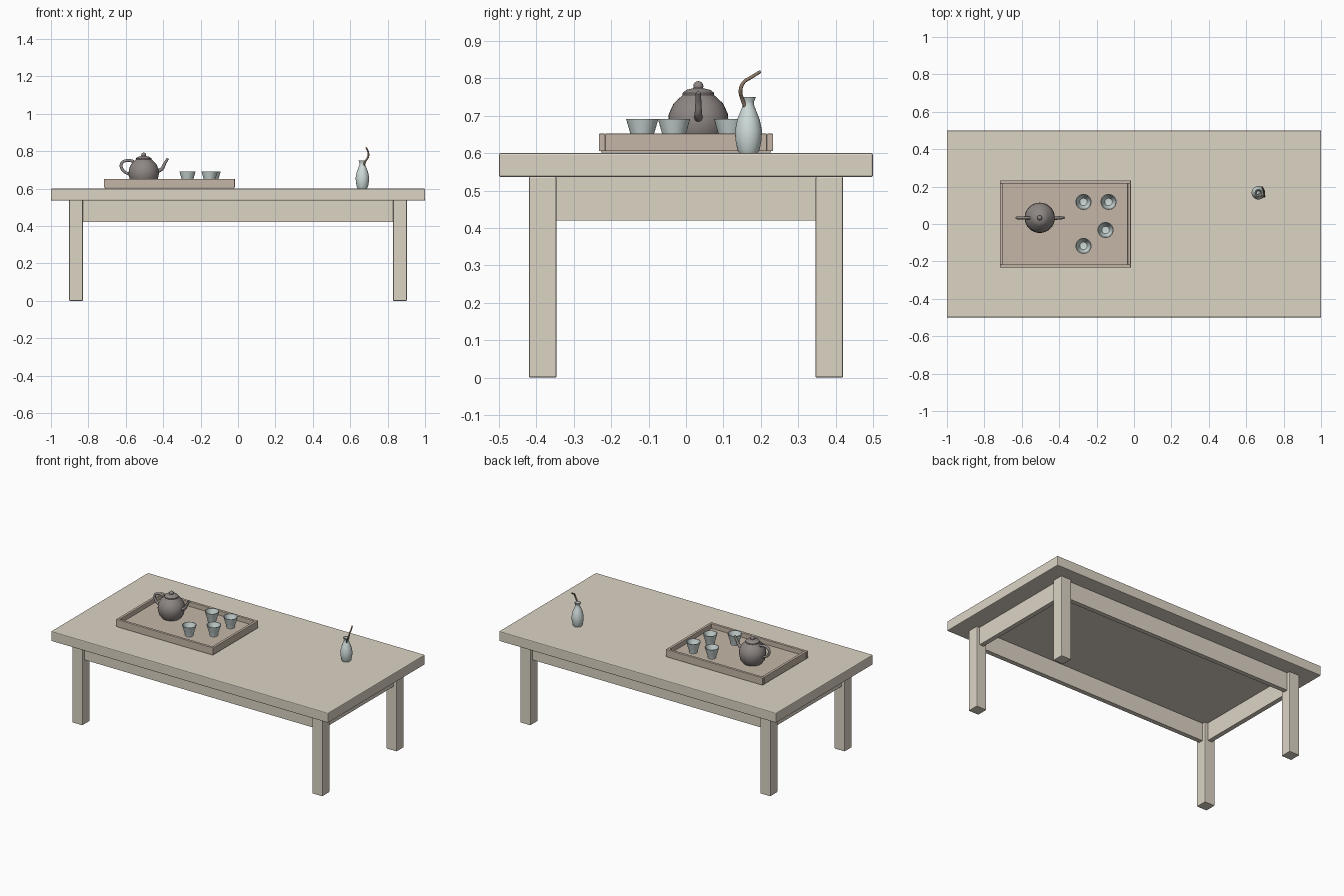
import bpy, bmesh, math
from mathutils import Vector

if "Cube" in bpy.data.objects:
    bpy.data.objects.remove(bpy.data.objects["Cube"])


def material(name, rgb):
    m = bpy.data.materials.new(name)
    m.diffuse_color = (*rgb, 1)
    m.use_nodes = True
    m.node_tree.nodes["Principled BSDF"].inputs["Base Color"].default_value = m.diffuse_color
    return m


WOOD = material("pale_wood", (0.72, 0.66, 0.56))
TRAY = material("tray_wood", (0.56, 0.47, 0.39))
IRON = material("dark_iron", (0.27, 0.24, 0.23))
GLAZE = material("celadon", (0.62, 0.71, 0.69))
TWIG = material("twig_brown", (0.28, 0.20, 0.14))


def smooth(ob, angle):
    bpy.ops.object.select_all(action='DESELECT')
    ob.select_set(True)
    bpy.context.view_layer.objects.active = ob
    bpy.ops.object.shade_smooth_by_angle(angle=math.radians(angle))


def finish(name, bm, mat, angle=None):
    bmesh.ops.recalc_face_normals(bm, faces=bm.faces)
    me = bpy.data.meshes.new(name)
    bm.to_mesh(me)
    bm.free()
    ob = bpy.data.objects.new(name, me)
    bpy.context.collection.objects.link(ob)
    me.materials.append(mat)
    if angle:
        smooth(ob, angle)
    return ob


def box(name, lo, hi, mat, bevel=0.0):
    lo, hi = Vector(lo), Vector(hi)
    bm = bmesh.new()
    bmesh.ops.create_cube(bm, size=1)
    for v in bm.verts:
        v.co = (lo + hi) / 2 + v.co * (hi - lo)
    if bevel:
        bmesh.ops.bevel(bm, geom=bm.edges[:], offset=bevel, segments=2,
                        profile=0.5, affect='EDGES')
    return finish(name, bm, mat)


def lathe(name, profile, at, mat, angle=40, steps=32):
    """Spin (radius, height) points round a vertical axis."""
    bm = bmesh.new()
    verts = [bm.verts.new((r, 0, z)) for r, z in profile]
    edges = [bm.edges.new(p) for p in zip(verts, verts[1:])]
    bmesh.ops.spin(bm, geom=verts + edges, cent=(0, 0, 0), axis=(0, 0, 1),
                   angle=math.tau, steps=steps)
    bmesh.ops.remove_doubles(bm, verts=bm.verts, dist=1e-5)
    bmesh.ops.translate(bm, verts=bm.verts, vec=at)
    return finish(name, bm, mat, angle)


def tube(name, points, radii, mat):
    """Round tube along a smooth path, with a radius for each point."""
    cu = bpy.data.curves.new(name, 'CURVE')
    cu.dimensions = '3D'
    cu.bevel_depth = 1.0
    cu.bevel_resolution = 3
    cu.use_fill_caps = True
    sp = cu.splines.new('BEZIER')
    sp.bezier_points.add(len(points) - 1)
    sp.resolution_u = 6
    for bp, p, r in zip(sp.bezier_points, points, radii):
        bp.co, bp.radius = p, r
        bp.handle_left_type = bp.handle_right_type = 'AUTO'
    ob = bpy.data.objects.new(name, cu)
    bpy.context.collection.objects.link(ob)
    cu.materials.append(mat)
    bpy.ops.object.select_all(action='DESELECT')
    ob.select_set(True)
    bpy.context.view_layer.objects.active = ob
    bpy.ops.object.convert(target='MESH')
    smooth(bpy.context.object, 50)


# table: top, four legs, aprons set back between the legs
box("table_top", (-1, -0.5, 0.536), (1, 0.5, 0.6), WOOD, 0.005)
for sx, side in ((-1, "left"), (1, "right")):
    for sy, face in ((-1, "front"), (1, "back")):
        cx, cy = sx * 0.866, sy * 0.383
        box(f"{face}_{side}_leg", (cx - 0.037, cy - 0.037, 0),
            (cx + 0.037, cy + 0.037, 0.537), WOOD, 0.004)
    box(f"{side}_apron", (sx * 0.866 - 0.015, -0.35, 0.42),
        (sx * 0.866 + 0.015, 0.35, 0.537), WOOD)
for sy, face in ((-1, "front"), (1, "back")):
    box(f"{face}_apron", (-0.835, sy * 0.383 - 0.015, 0.42),
        (0.835, sy * 0.383 + 0.015, 0.537), WOOD)

# serving tray: floor and four rim boards
X0, X1, Y0, Y1, T = -0.717, -0.017, -0.233, 0.233, 0.017
FLOOR = 0.622
box("tray_floor", (X0 + 0.006, Y0 + 0.006, 0.601), (X1 - 0.006, Y1 - 0.006, FLOOR), TRAY)
for name, y in (("front", Y0), ("back", Y1 - T)):
    box(f"tray_{name}_rim", (X0, y, 0.605), (X1, y + T, 0.652), TRAY, 0.002)
for name, x in (("left", X0), ("right", X1 - T)):
    box(f"tray_{name}_rim", (x, Y0 + T, 0.605), (x + T, Y1 - T, 0.652), TRAY, 0.002)

# teapot: body, lid, knob, spout, handle
PX, PY = -0.504, 0.033
pot = (PX, PY, 0)
lathe("teapot_body", [(0, FLOOR), (0.056, FLOOR), (0.074, 0.645), (0.081, 0.68),
                      (0.079, 0.705), (0.066, 0.733), (0.04, 0.757), (0, 0.757)], pot, IRON)
lathe("teapot_lid", [(0, 0.755), (0.042, 0.755), (0.042, 0.761), (0.032, 0.769),
                     (0.012, 0.774), (0, 0.774)], pot, IRON)
lathe("teapot_knob", [(0.0135 * math.sin(a * math.pi / 8), 0.779 - 0.0135 * math.cos(a * math.pi / 8))
                      for a in range(9)], pot, IRON, 60, 20)
tube("teapot_spout", [(PX + 0.066, PY, 0.69), (PX + 0.096, PY, 0.705),
                      (PX + 0.114, PY, 0.737), (PX + 0.129, PY, 0.761)],
     [0.012, 0.010, 0.008, 0.007], IRON)
tube("teapot_handle", [(PX - 0.052, PY, 0.745), (PX - 0.09, PY, 0.75), (PX - 0.119, PY, 0.733),
                       (PX - 0.113, PY, 0.70), (PX - 0.07, PY, 0.672)], [0.008] * 5, IRON)

# four hollow cups
for i, (x, y) in enumerate(((-0.27, 0.118), (-0.136, 0.118), (-0.152, -0.032), (-0.27, -0.117))):
    lathe(f"cup_{i + 1}", [(0, FLOOR), (0.024, FLOOR), (0.025, 0.63), (0.033, 0.656), (0.043, 0.691),
                           (0.039, 0.691), (0.030, 0.658), (0.020, 0.636), (0, 0.633)],
          (x, y, 0), GLAZE)

# bud vase with a bent twig
VX, VY = 0.665, 0.167
lathe("vase", [(0, 0.6), (0.025, 0.6), (0.030, 0.61), (0.035, 0.636), (0.036, 0.66),
               (0.030, 0.69), (0.020, 0.715), (0.0145, 0.73), (0.015, 0.738), (0.020, 0.75),
               (0.016, 0.75), (0.011, 0.735), (0.011, 0.72), (0, 0.71)], (VX, VY, 0), GLAZE)
tube("twig", [(VX + 0.005, VY - 0.005, 0.715), (VX + 0.016, VY - 0.017, 0.745),
              (VX + 0.031, VY - 0.021, 0.77), (VX + 0.032, VY - 0.012, 0.79),
              (VX + 0.028, VY + 0.008, 0.803), (VX + 0.020, VY + 0.032, 0.818)],
     [0.005, 0.005, 0.005, 0.0045, 0.0045, 0.004], TWIG)
